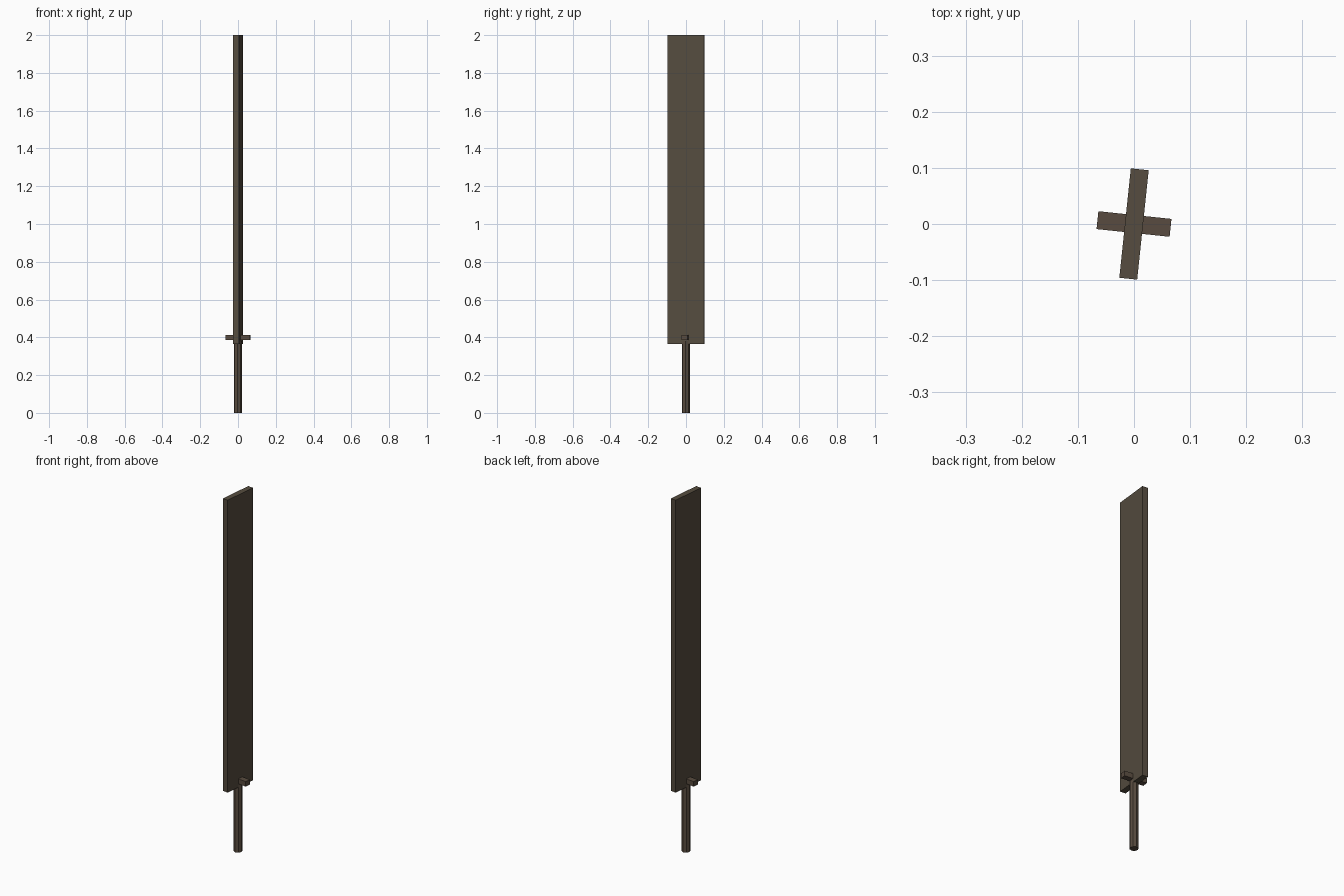
import bpy
import math

if "Cube" in bpy.data.objects:
    bpy.data.objects.remove(bpy.data.objects["Cube"], do_unlink=True)

TURN = math.radians(-6)


def material(name, color):
    mat = bpy.data.materials.new(name)
    mat.use_nodes = True
    mat.diffuse_color = color
    mat.node_tree.nodes["Principled BSDF"].inputs["Base Color"].default_value = color
    return mat


def finish(name, mat):
    ob = bpy.context.object
    ob.name = name
    ob.rotation_euler.z = TURN
    ob.data.materials.append(mat)
    return ob


def box(name, width, depth, bottom, top, mat):
    bpy.ops.mesh.primitive_cube_add(size=1, location=(0, 0, (bottom + top) / 2))
    bpy.context.object.scale = (width, depth, top - bottom)
    return finish(name, mat)


wood = material("dark brown wood", (0.092, 0.073, 0.050, 1))
guard_wood = material("reddish brown wood", (0.098, 0.071, 0.050, 1))

# Broad flat blade
box("blade", 0.032, 0.196, 0.365, 2.0, wood)

# Short crossguard through the base of the blade
box("crossguard", 0.131, 0.032, 0.385, 0.413, guard_wood)

# Faceted handle
bpy.ops.mesh.primitive_cylinder_add(vertices=8, radius=0.0225, depth=0.38, location=(0, 0, 0.19))
finish("handle", guard_wood)
